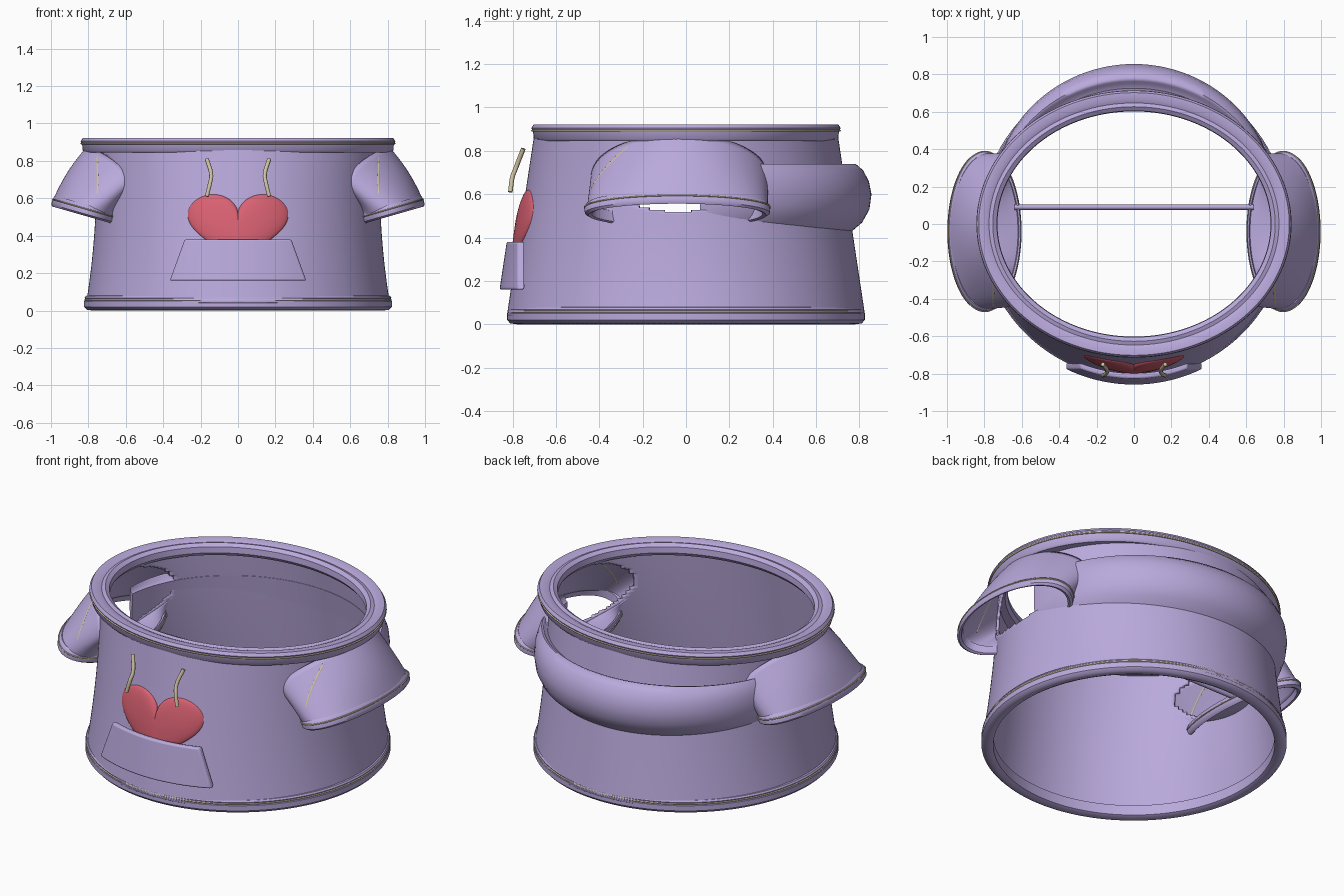
import bpy, bmesh, math
from math import sin, cos, pi, sqrt, radians

if "Cube" in bpy.data.objects:
    bpy.data.objects.remove(bpy.data.objects["Cube"])


def material(name, rgb):
    m = bpy.data.materials.new(name)
    m.diffuse_color = (*rgb, 1)
    m.use_nodes = True
    m.node_tree.nodes["Principled BSDF"].inputs["Base Color"].default_value = m.diffuse_color
    return m


LILAC = material("lilac fabric", (0.49, 0.40, 0.72))
RED = material("heart red", (0.70, 0.12, 0.17))
CREAM = material("cream cord", (0.62, 0.54, 0.37))


def loft(name, rings, mat, loop=True, around=False, caps=False, thick=0, hole=None, angle=40):
    """Skin a list of point rings; loop closes each ring, around joins last to first."""
    bm = bmesh.new()
    vs = [[bm.verts.new(p) for p in r] for r in rings]
    n, m = len(vs), len(vs[0])
    for i in range(n if around else n - 1):
        for j in range(m if loop else m - 1):
            a, b = vs[i], vs[(i + 1) % n]
            bm.faces.new((a[j], a[(j + 1) % m], b[(j + 1) % m], b[j]))
    if caps:
        bm.faces.new(vs[0])
        bm.faces.new(vs[-1])
    if hole:
        bmesh.ops.delete(bm, geom=[f for f in bm.faces if hole(f.calc_center_median())], context='FACES')
    bmesh.ops.remove_doubles(bm, verts=bm.verts, dist=1e-5)
    bmesh.ops.recalc_face_normals(bm, faces=bm.faces)
    me = bpy.data.meshes.new(name)
    bm.to_mesh(me)
    bm.free()
    ob = bpy.data.objects.new(name, me)
    bpy.context.collection.objects.link(ob)
    me.materials.append(mat)
    if thick:
        s = ob.modifiers.new("thickness", 'SOLIDIFY')
        s.thickness, s.offset = thick, 0
    bpy.ops.object.select_all(action='DESELECT')
    ob.select_set(True)
    bpy.context.view_layer.objects.active = ob
    bpy.ops.object.shade_smooth_by_angle(angle=radians(angle))
    return ob


def cord(name, pts, r, mat, cyclic=False):
    cu = bpy.data.curves.new(name, 'CURVE')
    cu.dimensions = '3D'
    cu.bevel_depth, cu.bevel_resolution, cu.use_fill_caps = r, 2, True
    sp = cu.splines.new('BEZIER')
    sp.bezier_points.add(len(pts) - 1)
    for b, p in zip(sp.bezier_points, pts):
        b.co = p
        b.handle_left_type = b.handle_right_type = 'AUTO'
    sp.use_cyclic_u = cyclic
    sp.resolution_u = 6
    cu.materials.append(mat)
    ob = bpy.data.objects.new(name, cu)
    bpy.context.collection.objects.link(ob)


# tapered oval body surface
def rx(z):
    return 0.81 - 0.17 * z + 0.12 * z * z


def ry(z):
    return 0.824 - 0.151 * z


def surf(a, z, off=0):
    return ((rx(z) + off) * cos(a), (ry(z) + off) * sin(a), z)


def front(x, z, off):
    return (x, -(ry(z) + off) * sqrt(1 - (x / (rx(z) + off)) ** 2), z)


N = 192
TURN = [2 * pi * i / N for i in range(N)]

# body tube with armholes
loft("body", [[surf(a, 0.04 + 0.83 * k / 80) for a in TURN] for k in range(81)], LILAC, thick=0.016,
     hole=lambda c: ((c.y + 0.03) / 0.37) ** 2 + ((c.z - 0.69) / 0.17) ** 2 < 1)


# hem and collar bands, swept from closed profiles (offset, height)
def band(name, bx, by, prof):
    loft(name, [[((bx + o) * cos(a), (by + o) * sin(a), z) for o, z in prof] for a in TURN], LILAC, around=True)


band("hem", 0.778, 0.780, [(-.02, .07), (-.02, .01), (0, 0), (.03, .004), (.045, .02), (.045, .05),
                           (.038, .056), (.042, .068), (.036, .078), (.01, .085)])
band("collar", 0.785, 0.657, [(-.055, .87), (-.052, .905), (-.03, .92), (-.01, .913), (.01, .922), (.045, .922),
                              (.056, .905), (.048, .885), (.045, .855), (.035, .845), (-.04, .85)])

# stitch lines on the bands
for name, bx, by, z in (("hem_stitch", .817, .819, .058), ("collar_stitch", .837, .709, .893)):
    cord(name, [(bx * cos(a), by * sin(a), z) for a in TURN[::6]], 0.005, CREAM, True)

# folded hood roll round the back
HOOD = [(-.01, .70), (.035, .71), (.05, .735), (.07, .74), (.10, .71), (.119, .66), (.122, .60),
        (.102, .53), (.06, .47), (-.006, .42)]
loft("hood", [[surf(a, .74 - (.74 - z) * (.8 + .2 * sin(a)), o * sin(a) if o > 0 else o) for o, z in HOOD]
              for a in [radians(5 + 170 * k / 60) for k in range(61)]], LILAC, caps=True, angle=60)


# sleeves: armhole ring blended into a tilted cuff ring
def cuff_point(t, k=1, d=0):
    c, s = cos(t), sin(t)
    return (.80 + .185 * k * s + .28 * d, -.04 + .41 * k * c, .532 + .053 * k * s - .96 * d)


def sleeve_point(t, f):
    c, s = cos(t), sin(t)
    y, z = -.03 + .40 * c, .69 + .183 * s
    x = rx(z) * sqrt(1 - (y / ry(z)) ** 2) - .005 + .055 * max(s, 0) ** 2
    q = cuff_point(t)
    b = .012 * sin(pi * f) * max(s, 0)
    return (x + (q[0] - x) * f + b, y + (q[1] - y) * f, z + (q[2] - z) * f + .6 * b)


CUFF = [(.96, -.025), (1.0, -.03), (1.03, -.02), (1.045, 0), (1.04, .02), (1.0, .03), (.96, .025)]
T = TURN[::2]
for side, sg in (("right", 1), ("left", -1)):
    flip = lambda p: (sg * p[0], p[1], p[2])
    loft(side + "_sleeve", [[flip(sleeve_point(t, k / 12)) for t in T] for k in range(13)], LILAC, thick=.014)
    loft(side + "_cuff", [[flip(cuff_point(t, k, d)) for k, d in CUFF] for t in T], LILAC, around=True)
    # sleeve and cuff stitching
    cord(side + "_sleeve_stitch", [flip(sleeve_point(2.2 + .7 * k / 5, .1 + .5 * k / 5)) for k in range(6)],
         .009, CREAM)
    cord(side + "_cuff_stitch", [flip(cuff_point(t, 1.041, -.008)) for t in T[::4]], .004, CREAM, True)
    # drawstring
    cord(side + "_drawstring", [(sg * .167, -.75, .81), (sg * .143, -.785, .72), (sg * .15, -.80, .68),
                                (sg * .167, -.81, .61)], .011, CREAM)

# front pocket: trapezoid shell following the body
ROWS = [.16 + .22 * k / 6 for k in range(7)]


def pocket_point(s, z, off):
    return front(s * (.365 - .08 * (z - .16) / .22), z, off)


pocket = loft("pocket", [[pocket_point(s / 12, z, .06) for z in ROWS] +
                         [pocket_point(s / 12, z, .03) for z in reversed(ROWS)] for s in range(-12, 13)],
              LILAC, caps=True)
bev = pocket.modifiers.new("soft edges", 'BEVEL')
bev.width, bev.segments, bev.limit_method = .009, 3, 'ANGLE'


# padded heart tucked into the pocket
def heart_point(t, s):
    x = .0168 * 16 * sin(t) ** 3
    z = .0138 * (13 * cos(t) - 5 * cos(2 * t) - 2 * cos(3 * t) - cos(4 * t))
    return front(s * x, .456 + s * z, .008 + .026 * sqrt(1 - s * s))


loft("heart", [[heart_point(t, sin(pi / 2 * k / 10)) for t in T] for k in range(10, -1, -1)], RED, angle=60)

# thin inner strip between the armholes
cord("inner_strip", [(-.64, .09, .5), (.64, .09, .5)], .014, LILAC)
